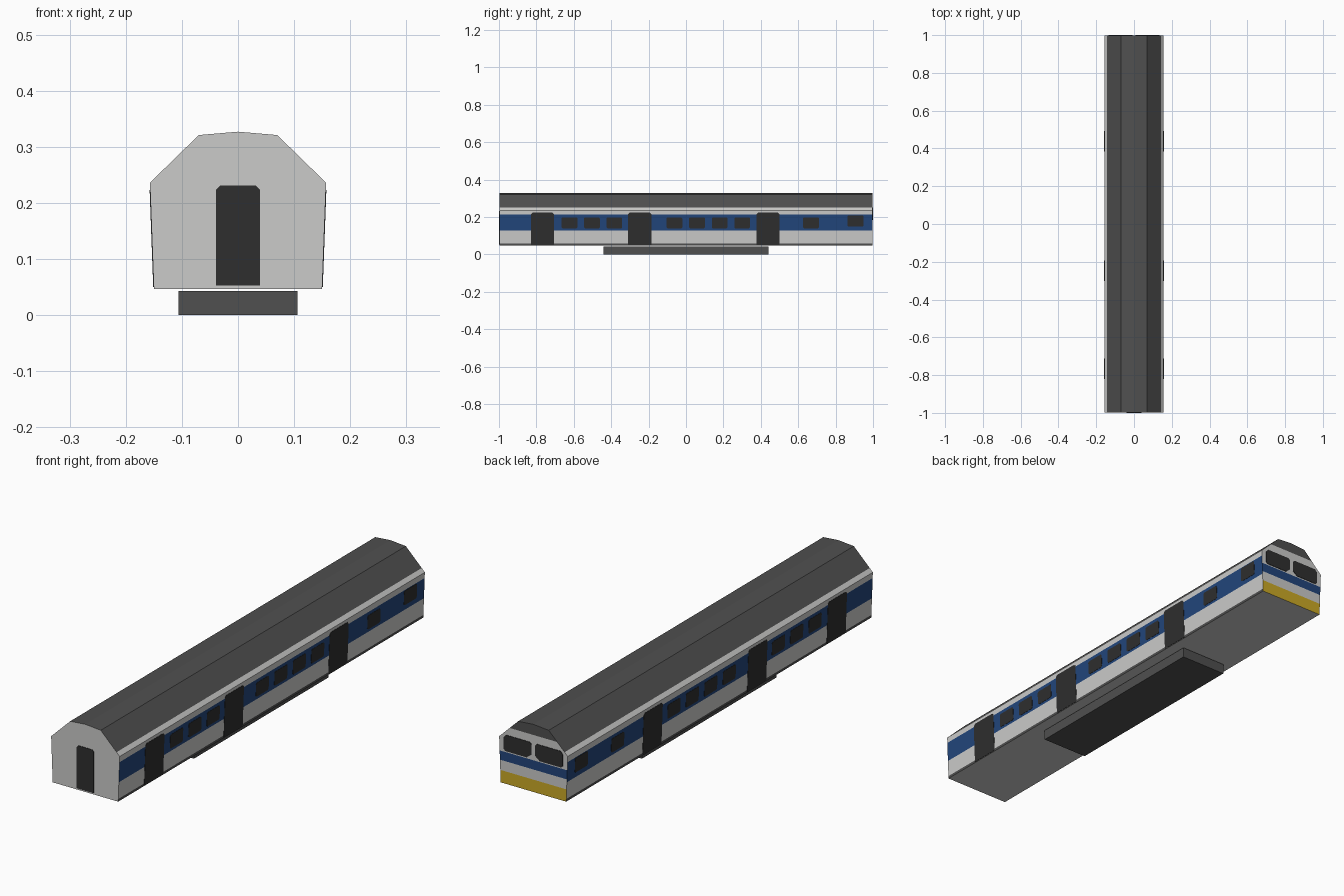
import bpy
import bmesh
from mathutils import Vector

if "Cube" in bpy.data.objects:
    bpy.data.objects.remove(bpy.data.objects["Cube"], do_unlink=True)


def material(name, r, g, b):
    m = bpy.data.materials.new(name)
    m.use_nodes = True
    m.diffuse_color = (r, g, b, 1)
    m.node_tree.nodes["Principled BSDF"].inputs["Base Color"].default_value = (r, g, b, 1)
    return m


LIGHT, ROOF, BLUE, YELLOW = range(4)
body_mats = [material("light_grey", 0.6, 0.6, 0.59),
             material("roof_grey", 0.08, 0.08, 0.08),
             material("stripe_blue", 0.016, 0.06, 0.2),
             material("end_yellow", 0.6, 0.4, 0.02)]
glass = material("dark_glass", 0.028, 0.028, 0.028)


def finish(name, bm, mats):
    bmesh.ops.recalc_face_normals(bm, faces=bm.faces[:])
    mesh = bpy.data.meshes.new(name)
    bm.to_mesh(mesh)
    bm.free()
    for m in mats:
        mesh.materials.append(m)
    ob = bpy.data.objects.new(name, mesh)
    bpy.context.collection.objects.link(ob)
    return ob


def prism(bm, near, far):
    """Solid between two matching rings of points."""
    a = [bm.verts.new(p) for p in near]
    b = [bm.verts.new(p) for p in far]
    bm.faces.new(a)
    bm.faces.new(b[::-1])
    for i in range(len(a)):
        j = (i + 1) % len(a)
        bm.faces.new((a[i], b[i], b[j], a[j]))


def cut_rect(u0, u1, z0, z1, c, bottom=True):
    """Rectangle outline with clipped corners."""
    low = [(u0 + c, z0), (u1 - c, z0)] if bottom else [(u0, z0), (u1, z0)]
    mid = [(u1, z0 + c)] if bottom else []
    end = [(u0, z0 + c)] if bottom else []
    return low + mid + [(u1, z1 - c), (u1 - c, z1), (u0 + c, z1), (u0, z1 - c)] + end


# Body shell, split into horizontal colour bands
END = 0.998
FLOOR, EAVE = 0.047, 0.236
right = [(0.15, FLOOR), (0.157, EAVE), (0.07, 0.321)]
section = right + [(0, 0.327)] + [(-x, z) for x, z in reversed(right)]
side_bands = [(0.058, ROOF), (0.128, LIGHT), (0.212, BLUE), (0.25, LIGHT), (1, ROOF)]
back_bands = [(0.098, YELLOW), (0.14, LIGHT), (0.178, BLUE), (0.283, LIGHT), (1, ROOF)]

bm = bmesh.new()
prism(bm, [(x, -END, z) for x, z in section], [(x, END, z) for x, z in section])
for z, _ in side_bands[:-1] + back_bands[:-1]:
    bmesh.ops.bisect_plane(bm, geom=bm.verts[:] + bm.edges[:] + bm.faces[:],
                           plane_co=Vector((0, 0, z)), plane_no=Vector((0, 0, 1)))
bmesh.ops.recalc_face_normals(bm, faces=bm.faces[:])
for f in bm.faces:
    if f.normal.y < -0.9 or f.normal.z < -0.9:
        f.material_index = LIGHT
    else:
        bands = back_bands if f.normal.y > 0.9 else side_bands
        height = f.calc_center_median().z
        f.material_index = next(m for top, m in bands if height < top)
finish("car_body", bm, body_mats)

# Equipment box under the floor
bm = bmesh.new()
bmesh.ops.create_cube(bm, size=1)
bmesh.ops.scale(bm, vec=(0.212, 0.88, 0.043), verts=bm.verts[:])
bmesh.ops.translate(bm, vec=(0, 0, 0.0215), verts=bm.verts[:])
finish("underfloor_box", bm, [body_mats[ROOF]])


def wall(z):
    return 0.15 + 0.007 * (z - FLOOR) / (EAVE - FLOOR)


def side_plates(name, outlines):
    """Thin plates on the sloping side wall, mirrored to the other side."""
    bm = bmesh.new()
    for o in outlines:
        prism(bm, [(wall(z) - 0.001, y, z) for y, z in o],
              [(wall(z) + 0.001, y, z) for y, z in o])
    ob = finish(name, bm, [glass])
    mod = ob.modifiers.new("Mirror", 'MIRROR')
    mod.use_mirror_merge = False


def end_plates(name, outlines, sign):
    bm = bmesh.new()
    for o in outlines:
        prism(bm, [(x, sign * 0.996, z) for x, z in o], [(x, sign, z) for x, z in o])
    finish(name, bm, [glass])


# Side doors and windows
side_plates("side_doors", [cut_rect(y - 0.062, y + 0.062, 0.05, 0.223, 0.008, False)
                           for y in (-0.767, -0.247, 0.438)])
window_centres = (-0.623, -0.503, -0.383, -0.062, 0.059, 0.18, 0.3, 0.668)
windows = [cut_rect(y - 0.042, y + 0.042, 0.139, 0.198, 0.005) for y in window_centres]
windows.append(cut_rect(0.864, 0.948, 0.148, 0.209, 0.005))
side_plates("side_windows", windows)

# Gangway door at the front, windscreens at the back
end_plates("gangway_door", [cut_rect(-0.039, 0.039, 0.053, 0.231, 0.007, False)], -1)
pane = [(0.03, 0.183), (0.127, 0.183), (0.135, 0.19), (0.135, 0.238),
        (0.125, 0.25), (0.016, 0.25), (0.008, 0.242), (0.008, 0.2)]
end_plates("windscreens", [pane, [(-x, z) for x, z in pane]], 1)
